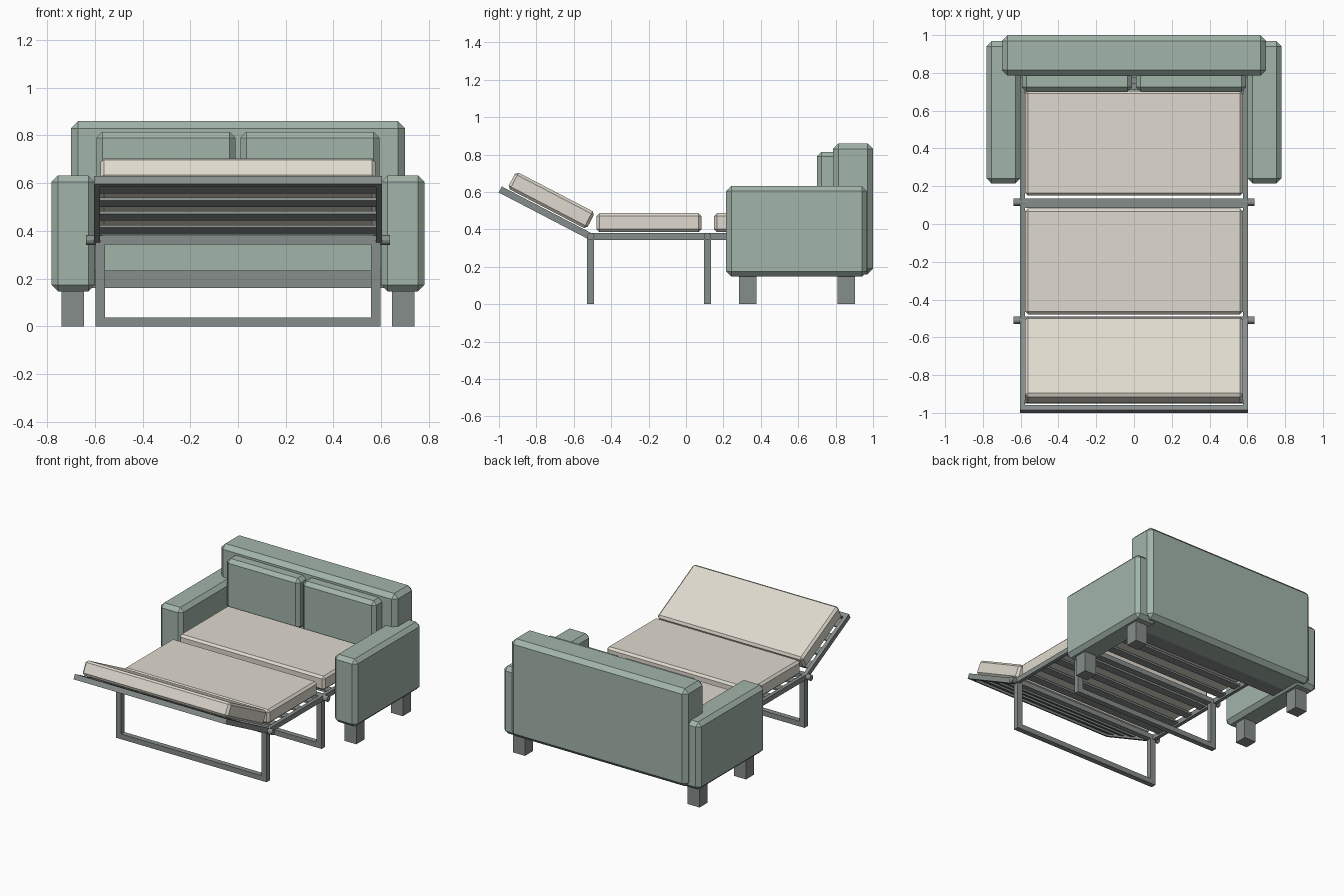
import bpy, math
from mathutils import Matrix, Vector

if "Cube" in bpy.data.objects:
    bpy.data.objects.remove(bpy.data.objects["Cube"])


def material(name, rgb):
    m = bpy.data.materials.new(name)
    m.diffuse_color = (*rgb, 1)
    m.use_nodes = True
    m.node_tree.nodes["Principled BSDF"].inputs["Base Color"].default_value = m.diffuse_color
    return m


FABRIC = material("green_fabric", (0.36, 0.46, 0.40))
PAD = material("cream_fabric", (0.74, 0.70, 0.62))
METAL = material("dark_metal", (0.24, 0.27, 0.26))


def box(name, x, y, z, mat, bevel=0.0, frame=None):
    """Box from (min, max) ranges, optionally chamfered and moved by a frame matrix."""
    bpy.ops.mesh.primitive_cube_add(size=1)
    o = bpy.context.object
    o.name = name
    lo, hi = Vector((x[0], y[0], z[0])), Vector((x[1], y[1], z[1]))
    o.data.transform(Matrix.Translation((lo + hi) / 2) @ Matrix.Diagonal((*(hi - lo), 1)))
    if frame:
        o.matrix_world = frame
    o.data.materials.append(mat)
    if bevel:
        b = o.modifiers.new("chamfer", 'BEVEL')
        b.width, b.segments = bevel, 1
    return o


def sides(name, x, y, z, mat, bevel=0.0, frame=None):
    """Mirrored left and right pair of boxes."""
    box(name + "_right", x, y, z, mat, bevel, frame)
    box(name + "_left", (-x[1], -x[0]), y, z, mat, bevel, frame)


# Sofa body
box("sofa_back", (-0.70, 0.70), (0.785, 1.0), (0.16, 0.86), FABRIC, 0.03)
sides("armrest", (0.60, 0.782), (0.215, 0.968), (0.147, 0.632), FABRIC, 0.027)
sides("back_cushion", (0.01, 0.593), (0.70, 0.83), (0.45, 0.815), FABRIC, 0.025)
box("base_rail", (-0.62, 0.62), (0.71, 0.83), (0.16, 0.235), METAL)
for label, y in (("front", 0.33), ("back", 0.857)):
    sides(label + "_leg", (0.645, 0.74), (y - 0.046, y + 0.046), (0, 0.16), METAL)


def bed_section(name, frame, length, pad, slats):
    """Slatted frame with mattress; local +y runs from the hinge along the section."""
    t = 0.018
    sides(name + "_side_rail", (0.578, 0.604), (0, length), (-t, t), METAL, 0, frame)
    box(name + "_end_rail", (-0.604, 0.604), (length - 0.03, length), (-t, t), METAL, 0, frame)
    for i in range(slats):
        c = length * (i + 0.75) / (slats + 0.4)
        box(f"{name}_slat_{i + 1}", (-0.58, 0.58), (c - 0.03, c + 0.03),
            (-0.006, 0.008), METAL, 0, frame)
    box(name + "_mattress", (-0.577, 0.577), pad, (0.024, 0.125), PAD, 0.015, frame)


# Three folding bed sections, the front one raised
H = 0.362
bed_section("rear", Matrix.Translation((0, 0.115, H)), 0.66, (0.035, 0.59), 4)
bed_section("middle", Matrix.Translation((0, -0.51, H)), 0.625, (0.032, 0.592), 4)
tilt = Matrix.Rotation(math.pi, 4, 'Z') @ Matrix.Rotation(math.radians(27.5), 4, 'X')
bed_section("front", Matrix.Translation((0, -0.51, H)) @ tilt, 0.545, (0.038, 0.514), 4)

# U-shaped support legs with hinge pins
for label, y in (("front", -0.51), ("middle", 0.115)):
    d = (y - 0.019, y + 0.019)
    sides(label + "_support_post", (0.557, 0.597), d, (0, 0.36), METAL)
    box(label + "_support_foot", (-0.56, 0.56), d, (0, 0.037), METAL)
    box(label + "_cross_bar", (-0.58, 0.58), d, (H - 0.018, H + 0.018), METAL)
    for s in (-1, 1):
        bpy.ops.mesh.primitive_cylinder_add(vertices=12, radius=0.02, depth=0.07,
                                            location=(s * 0.603, y, H),
                                            rotation=(0, math.pi / 2, 0))
        pin = bpy.context.object
        pin.name = f"{label}_hinge_pin_{'right' if s > 0 else 'left'}"
        pin.data.materials.append(METAL)
